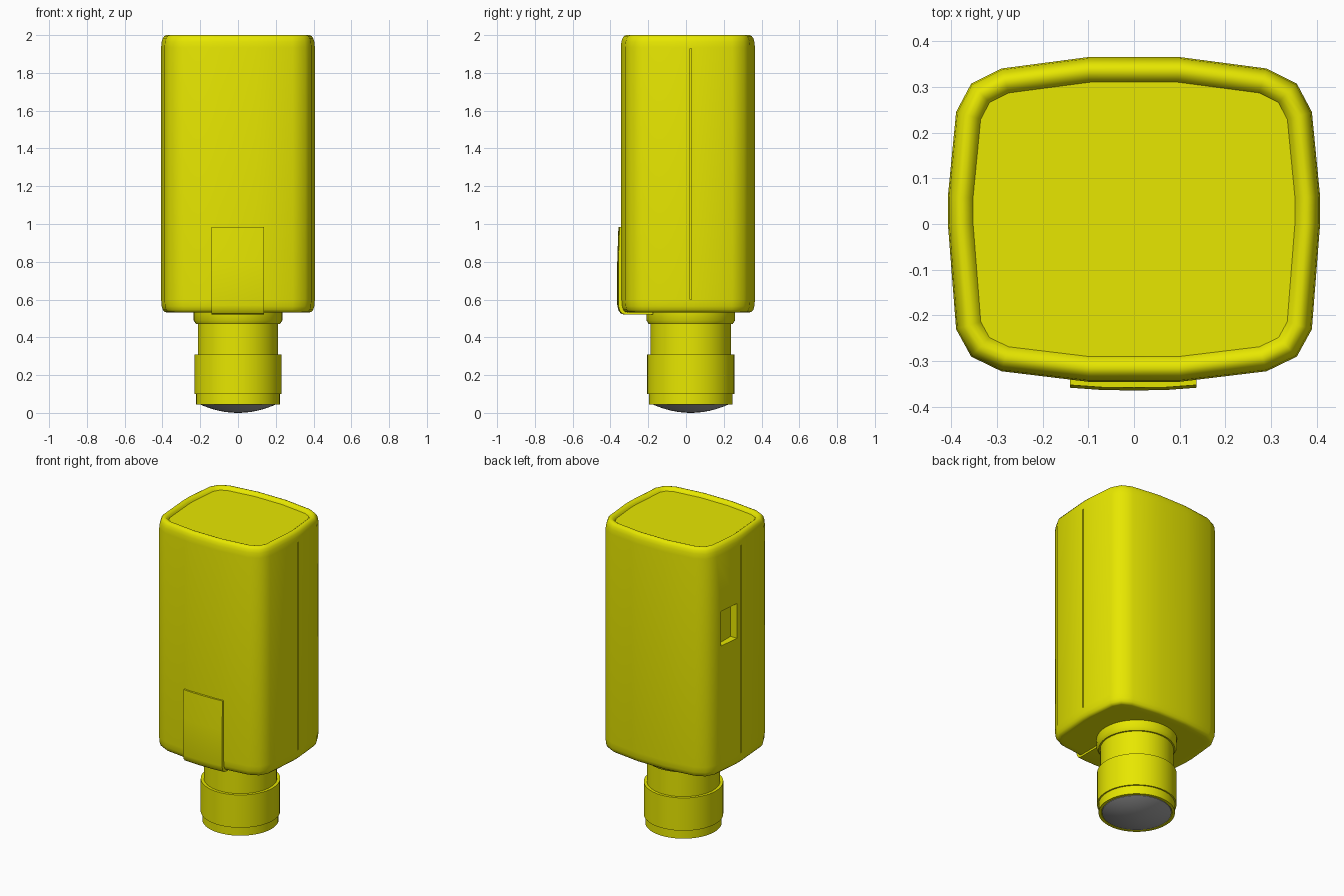
import bpy, bmesh, math
from mathutils import Vector

if "Cube" in bpy.data.objects:
    bpy.data.objects.remove(bpy.data.objects["Cube"])


def material(name, rgb):
    m = bpy.data.materials.new(name)
    m.diffuse_color = (*rgb, 1)
    m.use_nodes = True
    m.node_tree.nodes["Principled BSDF"].inputs["Base Color"].default_value = m.diffuse_color
    return m


YELLOW = material("yellow", (0.80, 0.80, 0.0))
GREY = material("grey", (0.38, 0.38, 0.38))


def make(name, bm, mat):
    bmesh.ops.recalc_face_normals(bm, faces=bm.faces)
    me = bpy.data.meshes.new(name)
    bm.to_mesh(me)
    bm.free()
    ob = bpy.data.objects.new(name, me)
    bpy.context.collection.objects.link(ob)
    me.materials.append(mat)
    return ob


def smooth(ob, angle=35):
    bpy.ops.object.select_all(action='DESELECT')
    ob.select_set(True)
    bpy.context.view_layer.objects.active = ob
    bpy.ops.object.shade_smooth_by_angle(angle=math.radians(angle))


def loft(name, rings, mat):
    """Skin closed rings of equal length and cap both ends."""
    bm = bmesh.new()
    rows = [[bm.verts.new(p) for p in r] for r in rings]
    n = len(rows[0])
    for a, b in zip(rows, rows[1:]):
        for i in range(n):
            j = (i + 1) % n
            bm.faces.new((a[i], a[j], b[j], b[i]))
    bm.faces.new(rows[0][::-1])
    bm.faces.new(rows[-1])
    return make(name, bm, mat)


def inset(points, d):
    """Mitred inward offset of a counter-clockwise outline."""
    out = []
    for i, p in enumerate(points):
        e1 = (p - points[i - 1]).normalized()
        e2 = (points[(i + 1) % len(points)] - p).normalized()
        n1, n2 = Vector((-e1.y, e1.x)), Vector((-e2.y, e2.x))
        out.append(p + (n1 + n2) * d / (1 + n1.dot(n2)))
    return out


def box(bm, x0, x1, y0, y1, z0, z1):
    vs = bmesh.ops.create_cube(bm, size=1)["verts"]
    for v in vs:
        v.co = ((x0 + x1) / 2 + v.co.x * (x1 - x0),
                (y0 + y1) / 2 + v.co.y * (y1 - y0),
                (z0 + z1) / 2 + v.co.z * (z1 - z0))


def lathe(name, profile, mat, cy=0.025, n=48):
    rings = [[(r * math.cos(2 * math.pi * i / n),
               cy + r * math.sin(2 * math.pi * i / n), z) for i in range(n)]
             for r, z in profile]
    ob = loft(name, rings, mat)
    smooth(ob)
    return ob


# Body: rounded-rectangle case with soft rims and a slightly sunken lid
half = [(0.10, -0.345), (0.29, -0.322), (0.356, -0.29), (0.389, -0.23),
        (0.407, 0.0), (0.407, 0.06), (0.389, 0.245), (0.356, 0.307),
        (0.29, 0.34), (0.10, 0.365)]
outline = [Vector(p) for p in half] + [Vector((-x, y)) for x, y in reversed(half)]
profile = [(0.055, 0.532), (0.030, 0.532), (0.018, 0.535), (0.009, 0.545),
           (0.003, 0.565), (0, 0.60), (0, 1.935), (0.003, 1.965), (0.009, 1.984),
           (0.018, 1.996), (0.029, 2.0), (0.04, 1.997), (0.049, 1.99), (0.055, 1.98)]
body = loft("body", [[(p.x, p.y, z) for p in inset(outline, d)]
                     for d, z in profile], YELLOW)

# Side seams and the small window in the left side, cut from the body
bm = bmesh.new()
for s in (-1, 1):
    box(bm, min(s * 0.397, s * 0.5), max(s * 0.397, s * 0.5), 0.021, 0.03, 0.60, 1.93)
box(bm, -0.5, -0.362, 0.065, 0.205, 1.35, 1.572)
cutter = make("cutter", bm, YELLOW)
cutter.hide_render = True
mod = body.modifiers.new("cuts", 'BOOLEAN')
mod.operation = 'DIFFERENCE'
mod.solver = 'EXACT'
mod.object = cutter
bpy.context.view_layer.objects.active = body
bpy.ops.object.modifier_apply(modifier=mod.name)
bpy.data.objects.remove(cutter)
smooth(body, 40)

# Clip: slightly bowed plate on the front that bends under the body
side = [(-0.335, 0.985), (-0.358, 0.985), (-0.364, 0.80), (-0.364, 0.57),
        (-0.358, 0.543), (-0.345, 0.526), (-0.325, 0.52), (-0.18, 0.52),
        (-0.18, 0.545), (-0.31, 0.545), (-0.335, 0.60)]
clip = loft("clip", [[(x, y + bow, z) for y, z in side]
                     for x, bow in ((-0.14, 0.006), (-0.07, 0.001), (0, 0),
                                    (0.07, 0.001), (0.137, 0.006))], YELLOW)
smooth(clip)

# Neck: collar, stem, grip ring and rim around the lens
lathe("neck", [(0.235, 0.54), (0.235, 0.49), (0.222, 0.47), (0.213, 0.47),
               (0.213, 0.31), (0.231, 0.31), (0.231, 0.10), (0.222, 0.10),
               (0.222, 0.045), (0.205, 0.045), (0.200, 0.06)], YELLOW)

# Lens: shallow grey dome under the neck
dome = [(0.201, 0.065)] + [(0.201 * math.sin(t * math.pi / 18),
                            0.045 * (math.sin(t * math.pi / 18)) ** 2)
                           for t in range(9, 0, -1)] + [(0.004, 0.0)]
lathe("lens", dome, GREY)
